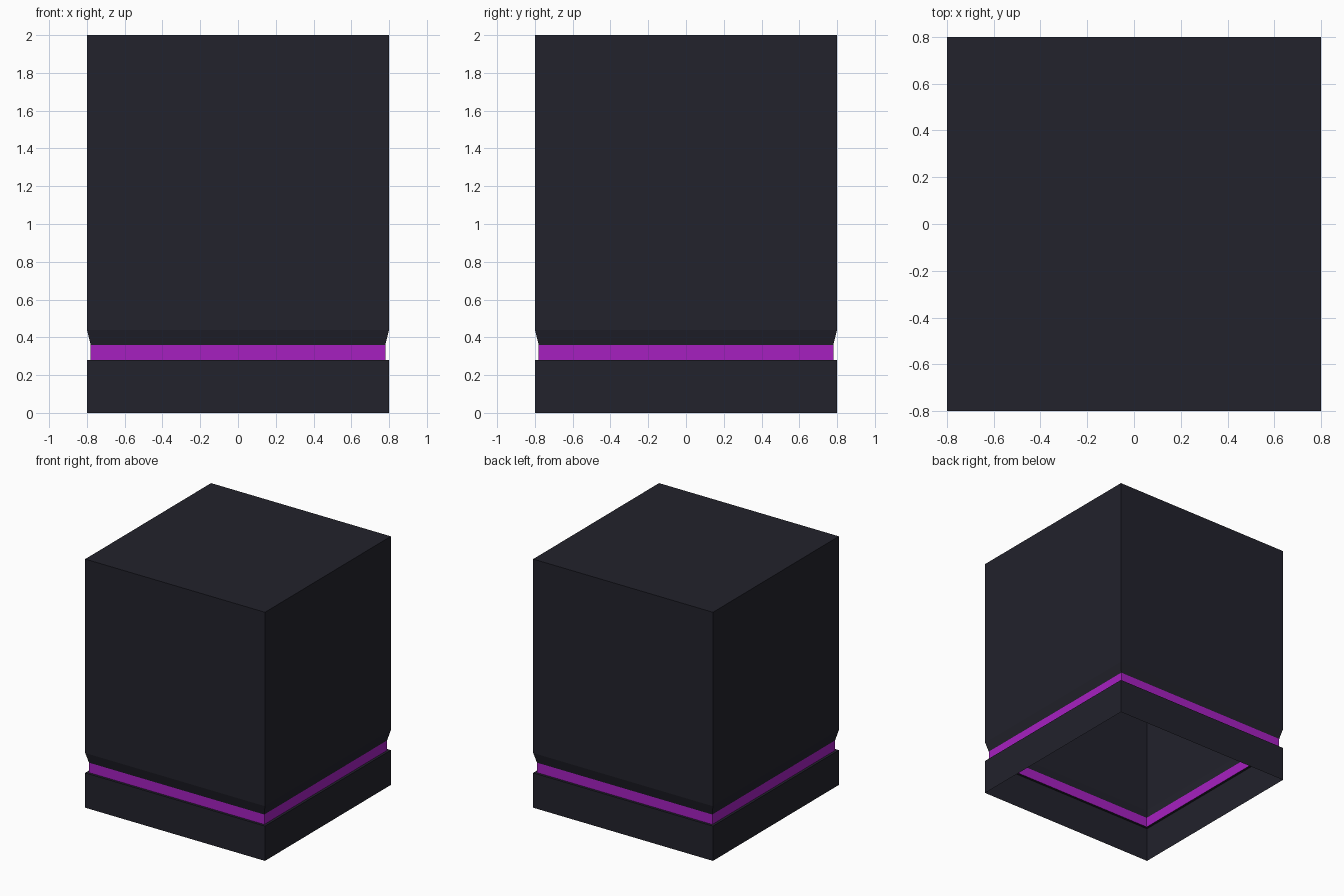
import bpy
import bmesh

cube = bpy.data.objects.get("Cube")
if cube:
    bpy.data.objects.remove(cube, do_unlink=True)


def make_material(name, rgb):
    mat = bpy.data.materials.new(name)
    mat.use_nodes = True
    colour = (*rgb, 1.0)
    mat.diffuse_color = colour
    mat.node_tree.nodes["Principled BSDF"].inputs["Base Color"].default_value = colour
    return mat


charcoal = make_material("charcoal", (0.016, 0.016, 0.025))
purple = make_material("vivid purple", (0.38, 0.0145, 0.53))

CORNERS = ((-1, -1), (1, -1), (1, 1), (-1, 1))


def square_shell(name, profile, mat, cap=False):
    """Sweep a (half width, height) profile round a square, open underneath."""
    bm = bmesh.new()
    rings = [[bm.verts.new((sx * r, sy * r, z)) for sx, sy in CORNERS]
             for r, z in profile]
    for low, high in zip(rings, rings[1:]):
        for i in range(4):
            j = (i + 1) % 4
            bm.faces.new((low[i], low[j], high[j], high[i]))
    if cap:
        bm.faces.new(rings[-1])
    mesh = bpy.data.meshes.new(name)
    bm.to_mesh(mesh)
    bm.free()
    mesh.materials.append(mat)
    obj = bpy.data.objects.new(name, mesh)
    bpy.context.collection.objects.link(obj)
    return obj


WIDE, NARROW = 0.8, 0.78

# Open base skirt with a thin ledge on top
square_shell("base_skirt", [(WIDE, 0), (WIDE, 0.28), (NARROW, 0.28)], charcoal)

# Recessed coloured band
square_shell("recessed_band", [(NARROW, 0.28), (NARROW, 0.36)], purple)

# Hollow upper box with a sloped lower edge and closed top
square_shell("upper_box", [(NARROW, 0.36), (WIDE, 0.44), (WIDE, 2)], charcoal, cap=True)
